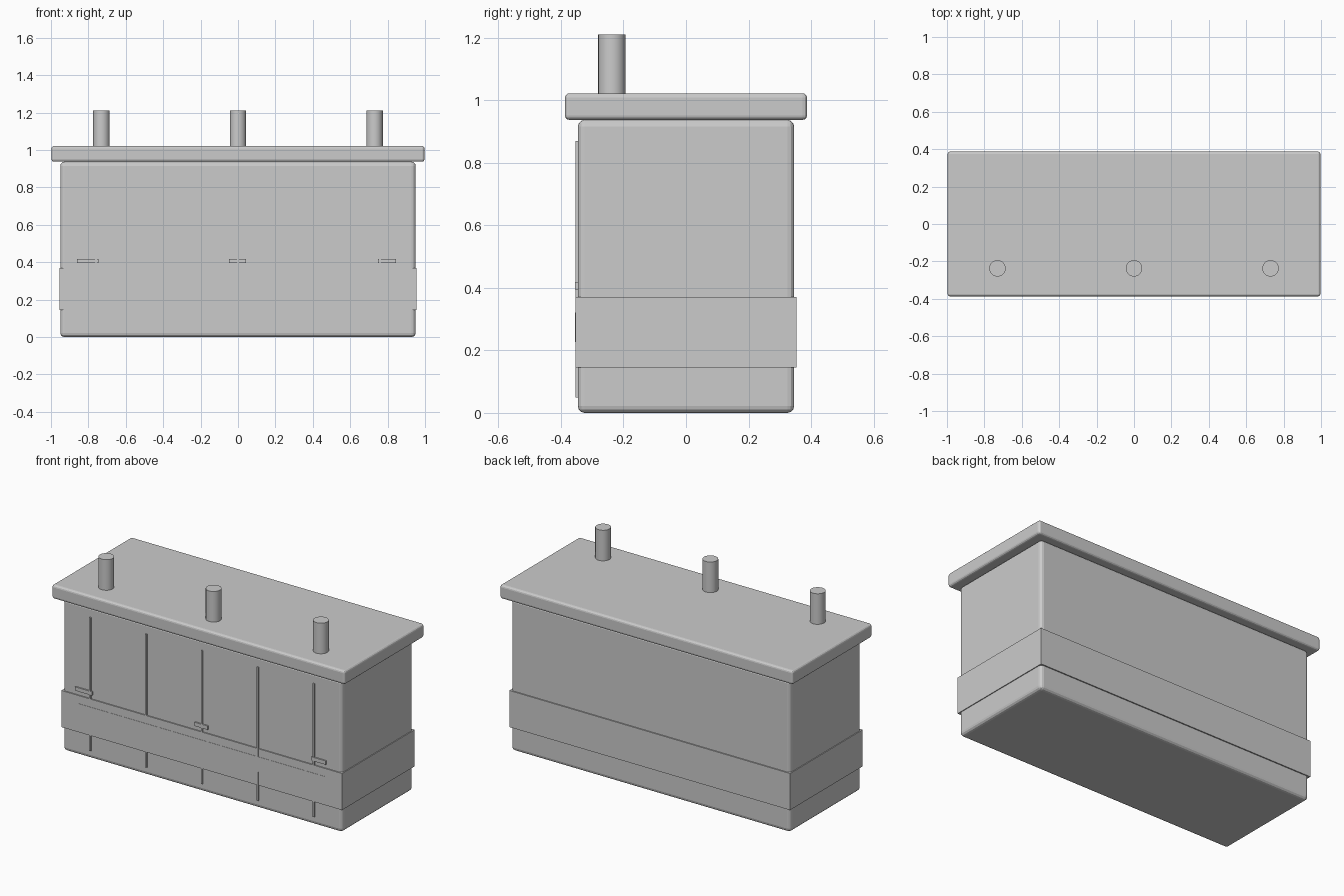
import bpy

if "Cube" in bpy.data.objects:
    bpy.data.objects.remove(bpy.data.objects["Cube"])


def box(name, x, y, z, bevel=0.0, segments=3):
    """Axis-aligned box from (min, max) ranges with an optional rounded edge."""
    bpy.ops.mesh.primitive_cube_add(size=1, location=[sum(r) / 2 for r in (x, y, z)])
    ob = bpy.context.object
    ob.name = name
    ob.scale = [r[1] - r[0] for r in (x, y, z)]
    bpy.ops.object.transform_apply(location=False, rotation=False, scale=True)
    if bevel:
        mod = ob.modifiers.new("rounded_edges", 'BEVEL')
        mod.width = bevel
        mod.segments = segments
    return ob


# Main case and overhanging lid
box("case", (-0.95, 0.95), (-0.346, 0.346), (0.003, 0.94), 0.022)
box("lid", (-0.997, 0.997), (-0.387, 0.387), (0.937, 1.022), 0.014)

# Band wrapped around the lower case, with a thin raised front strip
box("band", (-0.955, 0.955), (-0.353, 0.353), (0.145, 0.37))
box("front_strip", (-0.835, 0.835), (-0.3545, -0.345), (0.227, 0.321))

# Thin vertical ribs on the front
for i in range(-2, 3):
    x = i * 0.38
    box(f"front_rib_{i + 3}", (x - 0.005, x + 0.005), (-0.3535, -0.34), (0.05, 0.87))

# Small raised bars just above the band
for i, (a, b) in enumerate([(-0.862, -0.745), (-0.048, 0.042), (0.748, 0.845)]):
    box(f"front_bar_{i + 1}", (a, b), (-0.3545, -0.34), (0.395, 0.418))

# Terminal posts
for i in (-1, 0, 1):
    bpy.ops.mesh.primitive_cylinder_add(vertices=24, radius=0.044, depth=0.22,
                                        location=(i * 0.73, -0.237, 1.10))
    bpy.context.object.name = f"terminal_post_{i + 2}"
    bpy.ops.object.shade_smooth_by_angle()

# Sit the case exactly on the ground
bpy.data.objects["case"].location.z -= 0.003
